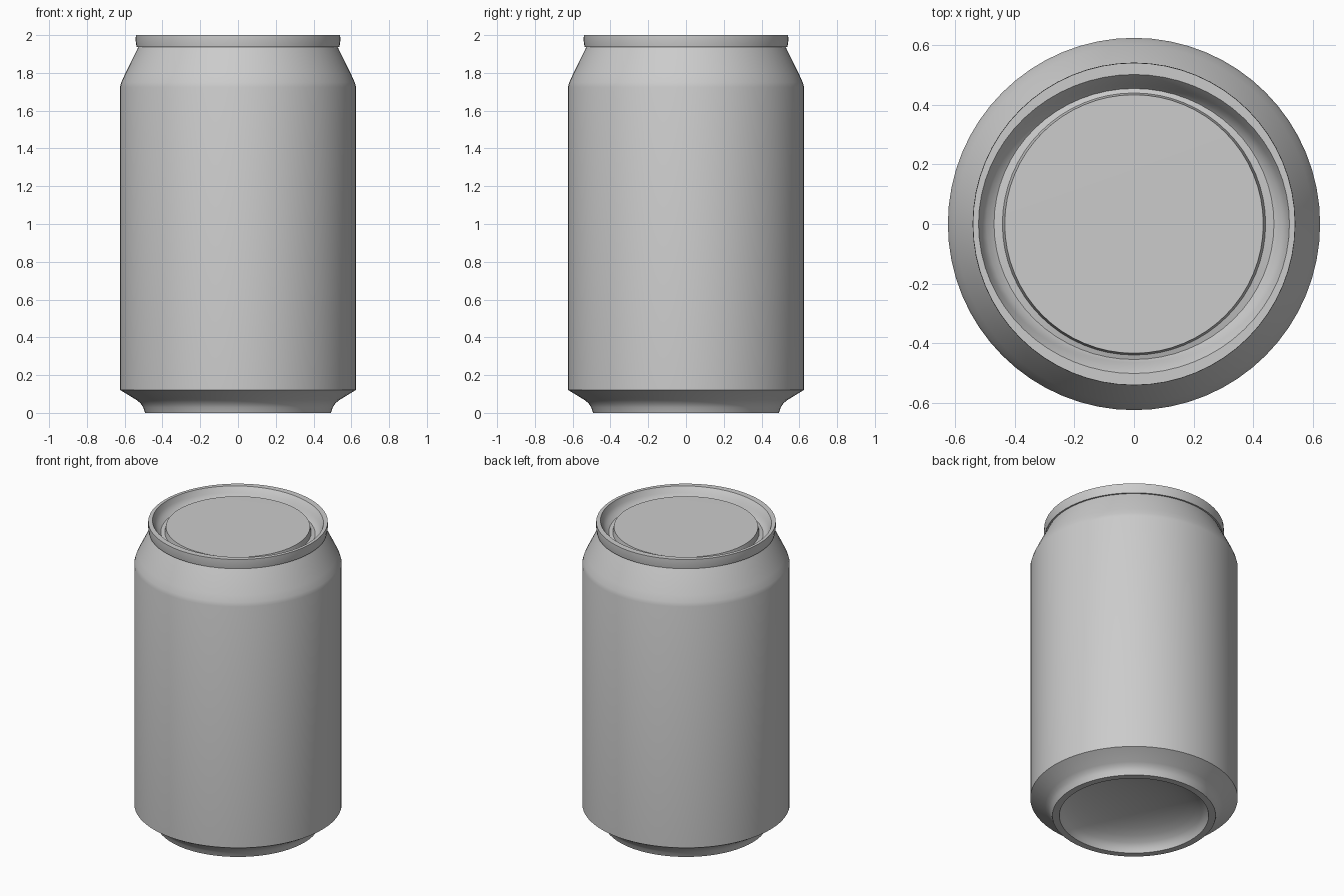
import bpy, bmesh, math

if "Cube" in bpy.data.objects:
    bpy.data.objects.remove(bpy.data.objects["Cube"])

SEGMENTS = 64

metal = bpy.data.materials.new("aluminium grey")
metal.diffuse_color = (0.6, 0.6, 0.6, 1)
metal.use_nodes = True
metal.node_tree.nodes["Principled BSDF"].inputs["Base Color"].default_value = metal.diffuse_color


def lathe(name, profile):
    """Spin (radius_x, z) or (radius_x, z, radius_y) points about z."""
    bm = bmesh.new()
    rings = []
    for p in profile:
        rx, z = p[0], p[1]
        ry = p[2] if len(p) > 2 else rx
        if rx == 0:
            rings.append([bm.verts.new((0, 0, z))])
            continue
        angles = [2 * math.pi * i / SEGMENTS for i in range(SEGMENTS)]
        rings.append([bm.verts.new((rx * math.cos(a), ry * math.sin(a), z)) for a in angles])
    for lo, hi in zip(rings, rings[1:]):
        for i in range(SEGMENTS):
            j = (i + 1) % SEGMENTS
            if len(lo) == 1:
                bm.faces.new((lo[0], hi[j], hi[i]))
            elif len(hi) == 1:
                bm.faces.new((lo[i], lo[j], hi[0]))
            else:
                bm.faces.new((lo[i], lo[j], hi[j], hi[i]))
    mesh = bpy.data.meshes.new(name)
    bm.to_mesh(mesh)
    bm.free()
    obj = bpy.data.objects.new(name, mesh)
    bpy.context.collection.objects.link(obj)
    mesh.materials.append(metal)
    bpy.ops.object.select_all(action='DESELECT')
    obj.select_set(True)
    bpy.context.view_layer.objects.active = obj
    bpy.ops.object.shade_smooth_by_angle(angle=math.radians(32))
    return obj


# Can body: domed base, standing ring, flared foot, straight wall and tapered neck
dome_r, dome_h = 0.45, 0.14
dome = [(dome_r * math.sin(t), dome_h * math.cos(t))
        for t in (math.pi / 2 * k / 8 for k in range(8))]
dome[0] = (0, dome_h)
lathe("can_body", dome + [
    (0.45, 0), (0.492, 0), (0.502, 0.03), (0.515, 0.05), (0.535, 0.067),
    (0.625, 0.122), (0.625, 1.725), (0.618, 1.75), (0.60, 1.79),
    (0.53, 1.932), (0.525, 1.94)])

# Lid: rolled rim, inner wall, ledge, countersunk groove and raised flat panel
lathe("lid", [
    (0.525, 1.937), (0.537, 1.937), (0.542, 1.97), (0.541, 2.0),
    (0.522, 2.0, 0.502), (0.512, 1.965, 0.474), (0.495, 1.94, 0.465),
    (0.47, 1.925, 0.455), (0.442, 1.93, 0.44), (0.434, 1.966), (0, 1.968)])
